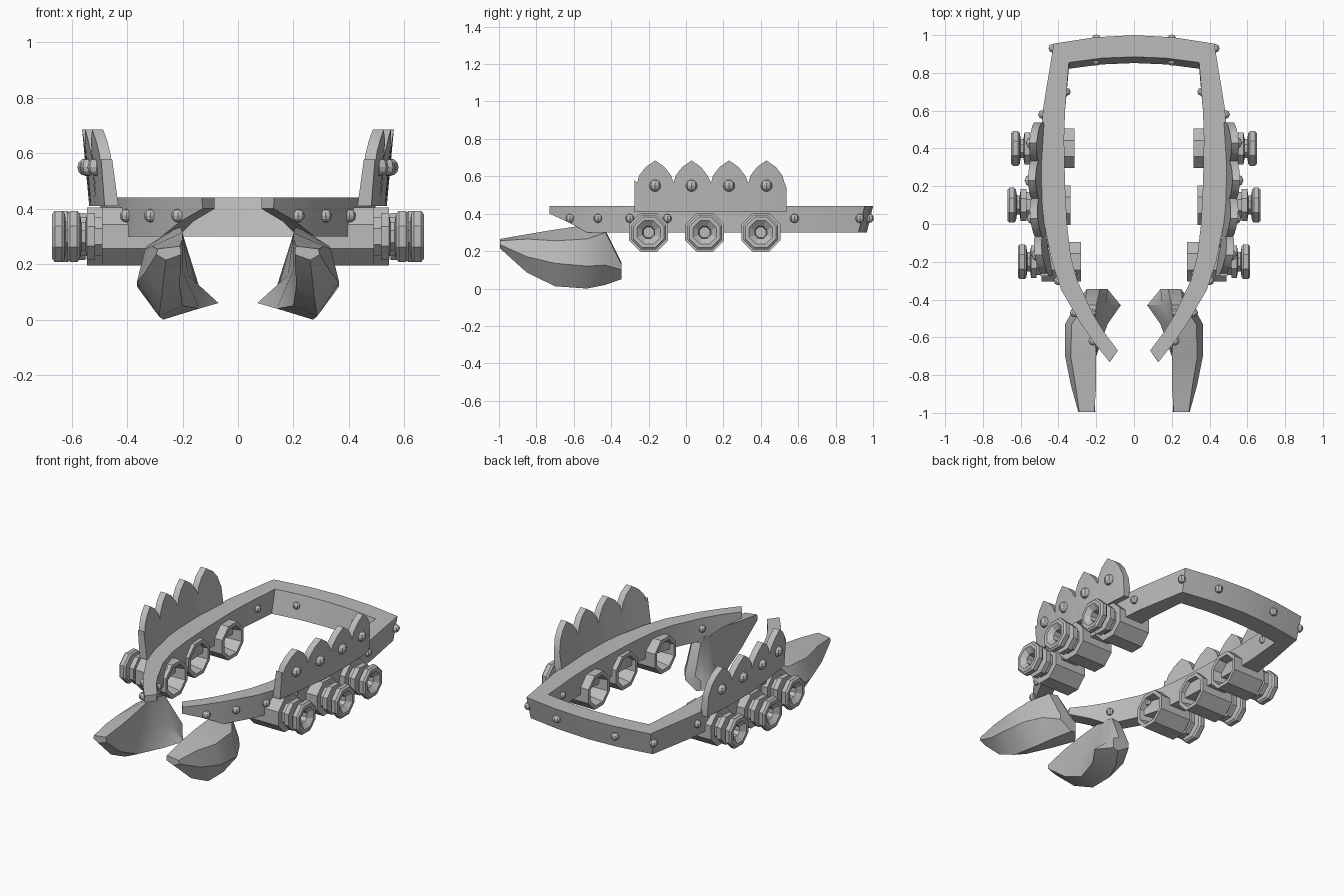
import bpy, bmesh, math
from mathutils import Matrix, Vector

if "Cube" in bpy.data.objects:
    bpy.data.objects.remove(bpy.data.objects["Cube"])

grey = bpy.data.materials.new("plain_grey")
grey.use_nodes = True
grey.diffuse_color = (0.5, 0.5, 0.5, 1)
grey.node_tree.nodes["Principled BSDF"].inputs["Base Color"].default_value = (0.5, 0.5, 0.5, 1)


def finish(name, bm, angle=25):
    """Turn a left-half mesh into a mirrored object."""
    bmesh.ops.recalc_face_normals(bm, faces=bm.faces)
    mesh = bpy.data.meshes.new(name)
    bm.to_mesh(mesh)
    bm.free()
    mesh.materials.append(grey)
    ob = bpy.data.objects.new(name, mesh)
    bpy.context.collection.objects.link(ob)
    mod = ob.modifiers.new("both_sides", 'MIRROR')
    mod.merge_threshold = 0.0005
    bpy.ops.object.select_all(action='DESELECT')
    ob.select_set(True)
    bpy.context.view_layer.objects.active = ob
    bpy.ops.object.shade_smooth_by_angle(angle=math.radians(angle))
    return ob


def loft(bm, rings, cap_start=True, cap_end=True):
    """Skin a list of closed rings of points."""
    rows = [[bm.verts.new(p) for p in ring] for ring in rings]
    n = len(rows[0])
    for a, b in zip(rows, rows[1:]):
        for i in range(n):
            j = (i + 1) % n
            bm.faces.new((a[i], a[j], b[j], b[i]))
    if cap_start:
        bm.faces.new(rows[0])
    if cap_end:
        bm.faces.new(rows[-1])


def lathe(bm, profile, y, z, dx, sides=8):
    """Turn an (x, radius) profile around a sideways axis."""
    rings = []
    for x, r in profile:
        rings.append([(x + dx,
                       y + r * math.cos(math.tau * (i + 0.5) / sides),
                       z + r * math.sin(math.tau * (i + 0.5) / sides))
                      for i in range(sides)])
    loft(bm, rings)


def lerp(table, y):
    """Read x at a given y from a list of (x, y) points."""
    for (x0, y0), (x1, y1) in zip(table, table[1:]):
        if y <= y1:
            return x0 + (x1 - x0) * (y - y0) / (y1 - y0)
    return table[-1][0]


# Curved frame, open at the front
outer = [(.13, -.73), (.21, -.63), (.28, -.53), (.385, -.35), (.435, -.2), (.475, 0),
         (.497, .2), (.495, .45), (.48, .62), (.425, .955), (.21, .988), (0, 1)]
inner = [(.085, -.67), (.16, -.57), (.215, -.48), (.30, -.3), (.335, -.17), (.355, 0),
         (.365, .2), (.37, .45), (.365, .6), (.345, .855), (.17, .878), (0, .885)]
TOP, LOW = .44, .30
rings = []
for i, ((ox, oy), (ix, iy)) in enumerate(zip(outer, inner)):
    low = (.40, .355, LOW)[min(i, 2)]
    shift = -.033 if i >= 9 else 0
    rings.append([(ox, oy, TOP), (ox * .985, oy + shift, low),
                  (ix, iy + shift, low), (ix, iy, TOP)])
bm = bmesh.new()
loft(bm, rings, cap_end=False)
finish("frame", bm)

# Scalloped shields standing on the frame
lean_base = [(.455, -.28), (.485, -.1), (.507, .1), (.512, .3), (.497, .54)]
hump = [(-.096, .565), (-.085, .605), (-.05, .65), (0, .685), (.05, .65), (.085, .605)]
peaks = [-.165, .03, .23, .43]
edge = [(-.275, .44 + .14)] + [(p + dy, z) for p in peaks for dy, z in hump]
edge = [e for e in edge if e[0] > -.262 or e[0] == -.275] + [(.527, .565), (.537, .54)]
edge.sort()
rings = []
for y, z in edge:
    x = lerp(lean_base, y)
    tilt = (z - TOP) * .13
    rings.append([(x - .025, y, .41), (x + .025, y, .41),
                  (x + tilt + .02, y, z), (x + tilt - .02, y, z)])
bm = bmesh.new()
loft(bm, rings)
finish("scalloped_shields", bm)

# Eight-sided barrels with flared outer caps and open inner ends
barrel = [(.46, .03), (.44, .07), (.335, .09), (.335, .113), (.545, .113), (.545, .076),
          (.57, .076), (.57, .092), (.60, .092), (.605, .055), (.62, .055), (.625, .09),
          (.635, .1), (.66, .1), (.67, .088), (.67, .068), (.645, .035), (.60, .03)]
bm = bmesh.new()
for y, dx in ((-.2, -.055), (.1, 0), (.4, -.02)):
    lathe(bm, barrel, y, .30, dx)
finish("barrels", bm)

# Curved blades below the front tips: one (x, z) section per y
sections = {
    -.995: [(.205, .235), (.26, .215), (.295, .235), (.29, .255), (.21, .265), (.205, .25)],
    -.85: [(.21, .12), (.275, .085), (.335, .17), (.31, .265), (.20, .29), (.21, .21)],
    -.70: [(.20, .05), (.285, .012), (.365, .135), (.335, .255), (.20, .315), (.20, .18)],
    -.53: [(.14, .04), (.27, 0), (.365, .12), (.33, .265), (.21, .34), (.18, .16)],
    -.43: [(.07, .06), (.23, .02), (.31, .125), (.26, .30), (.20, .31), (.15, .13)],
    -.345: [(.14, .06), (.17, .05), (.25, .10), (.25, .13), (.18, .14), (.14, .12)],
}
bm = bmesh.new()
loft(bm, [[(x, y, z) for x, z in pts] for y, pts in sections.items()])
finish("front_blades", bm, 30)

# Domed rivets on the shields, the frame sides and the back bar
spots = [(lerp(lean_base, p) + .037, p, .55, .032) for p in peaks]
spots += [(lerp(outer, y), y, .375, .024) for y in (-.62, -.47, -.3, -.1, .58, .93)]
spots += [(lerp(inner, y), y, .375, .022) for y in (-.47, -.25, .7)]
spots += [(.2, .98, .375, .024), (.2, .86, .375, .022)]
bm = bmesh.new()
for x, y, z, r in spots:
    bmesh.ops.create_uvsphere(bm, u_segments=8, v_segments=6, radius=r,
                              matrix=Matrix.Translation(Vector((x, y, z))))
finish("rivets", bm)
